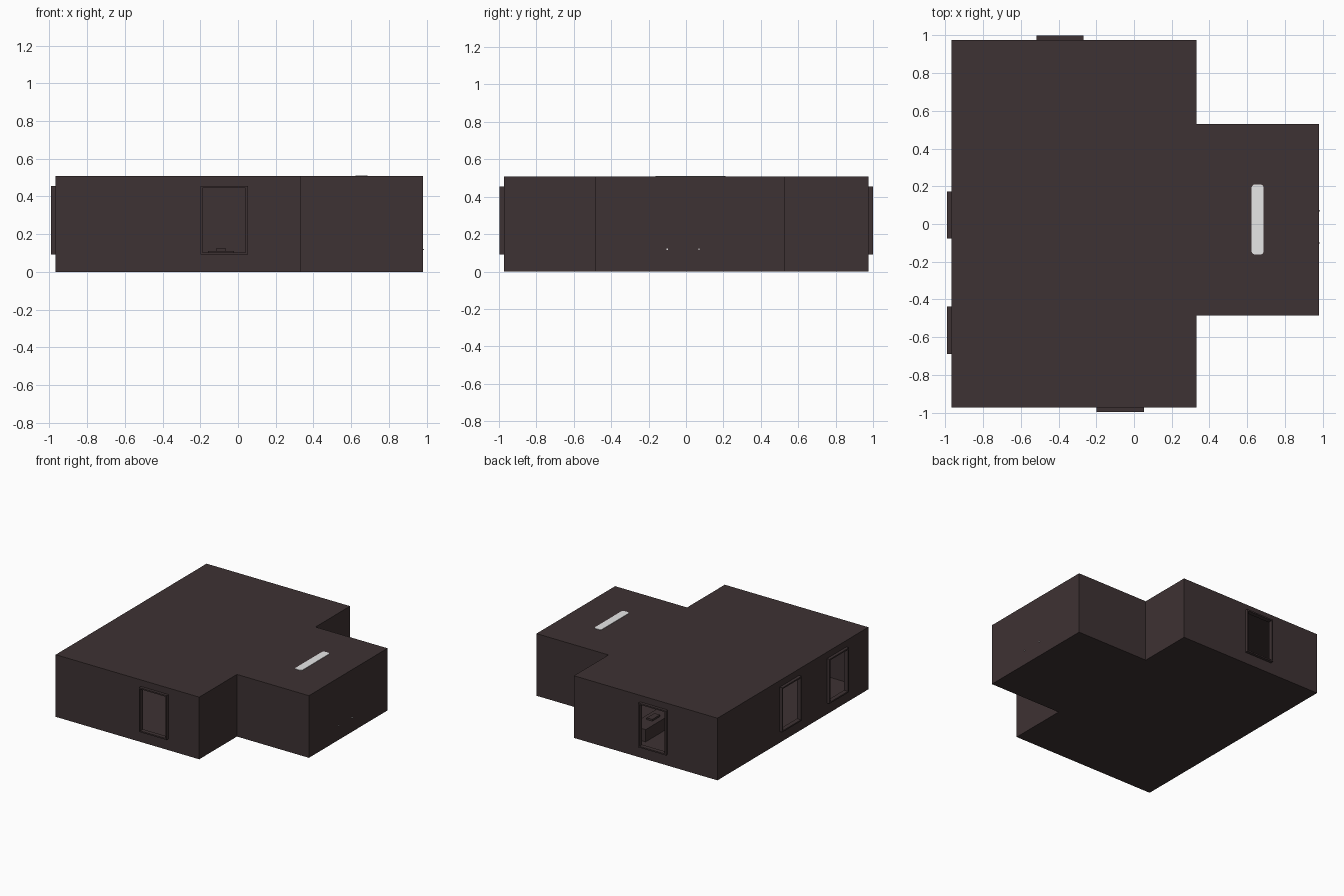
import bpy, bmesh, math
from mathutils import Matrix, Vector

if "Cube" in bpy.data.objects:
    bpy.data.objects.remove(bpy.data.objects["Cube"])


def material(name, rgb):
    m = bpy.data.materials.new(name)
    m.diffuse_color = (*rgb, 1)
    m.use_nodes = True
    m.node_tree.nodes["Principled BSDF"].inputs["Base Color"].default_value = m.diffuse_color
    return m


DARK = material("dark brown", (0.048, 0.032, 0.033))
LIGHT = material("pale grey", (0.8, 0.8, 0.8))


def finish(name, bm, mat):
    bmesh.ops.recalc_face_normals(bm, faces=bm.faces)
    me = bpy.data.meshes.new(name)
    bm.to_mesh(me)
    bm.free()
    me.materials.append(mat)
    ob = bpy.data.objects.new(name, me)
    bpy.context.collection.objects.link(ob)
    return ob


def add_box(bm, lo, hi, mat=Matrix()):
    lo, hi = Vector(lo), Vector(hi)
    s = hi - lo
    bmesh.ops.create_cube(bm, size=1, matrix=mat @ Matrix.Translation((lo + hi) / 2)
                          @ Matrix.Diagonal((s.x, s.y, s.z, 1)))


def box(name, lo, hi, mat=DARK):
    bm = bmesh.new()
    add_box(bm, lo, hi)
    return finish(name, bm, mat)


# hollow T-shaped room shell
H, WALL = 0.508, 0.012
outline = [(-0.968, -0.972), (0.33, -0.972), (0.33, -0.485), (0.981, -0.485),
           (0.981, 0.53), (0.33, 0.53), (0.33, 0.976), (-0.968, 0.976)]
bm = bmesh.new()
base = bm.faces.new([bm.verts.new((x, y, 0)) for x, y in outline])
ext = bmesh.ops.extrude_face_region(bm, geom=[base], use_keep_orig=True)
bmesh.ops.translate(bm, vec=(0, 0, H),
                    verts=[v for v in ext["geom"] if isinstance(v, bmesh.types.BMVert)])
room = finish("room_shell", bm, DARK)
sol = room.modifiers.new("walls", 'SOLIDIFY')
sol.thickness, sol.offset, sol.use_even_offset = WALL, -1, True

# window frames: wall point and turn about z (unturned faces the front)
windows = {"front_window": ((-0.073, -0.972), 0),
           "back_window": ((-0.393, 0.976), 180),
           "left_window_rear": ((-0.968, 0.047), -90),
           "left_window_near": ((-0.968, -0.563), -90)}
W, Z0, Z1, T, OUT = 0.125, 0.092, 0.455, 0.011, 0.024
cut = bmesh.new()
for name, ((x, y), turn) in windows.items():
    m = Matrix.Translation((x, y, 0)) @ Matrix.Rotation(math.radians(turn), 4, 'Z')
    bm = bmesh.new()
    for s in (-1, 1):
        a, b = sorted((s * W, s * (W - T)))
        add_box(bm, (a, -OUT, Z0), (b, WALL, Z1), m)
    for z in (Z0, Z1 - T):
        add_box(bm, (-W + T, -OUT, z), (W - T, WALL, z + T), m)
    finish(name + "_frame", bm, DARK)
    add_box(cut, (-W + T, -0.05, Z0 + T), (W - T, 0.05, Z1 - T), m)
cutter = finish("window_cutter", cut, DARK)
cutter.hide_render = True
cutter.hide_viewport = True
cutter.display_type = 'WIRE'
boo = room.modifiers.new("openings", 'BOOLEAN')
boo.operation, boo.solver, boo.object = 'DIFFERENCE', 'EXACT', cutter

# ceiling tube lamp showing through the roof
lamp = box("tube_lamp", (0.623, -0.162, 0.47), (0.687, 0.21, 0.511), LIGHT)
bev = lamp.modifiers.new("rounded_ends", 'BEVEL')
bev.width, bev.segments, bev.affect = 0.018, 3, 'EDGES'
bev.limit_method = 'WEIGHT'
att = lamp.data.attributes.new("bevel_weight_edge", 'FLOAT', 'EDGE')
for e in lamp.data.edges:
    a, b = (lamp.data.vertices[i].co for i in e.vertices)
    att.data[e.index].value = 1.0 if abs(a.z - b.z) > 0.01 else 0.0

# low bench seen through the front window, and wall pegs on the right side
box("bench", (-0.16, 0.4, 0), (-0.02, 0.75, 0.112))
box("bench_box", (-0.115, 0.5, 0.112), (-0.065, 0.6, 0.126))
for i, y in enumerate((-0.1, 0.07)):
    box(f"wall_peg_{i + 1}", (0.95, y - 0.003, 0.116), (0.987, y + 0.003, 0.122), LIGHT)
